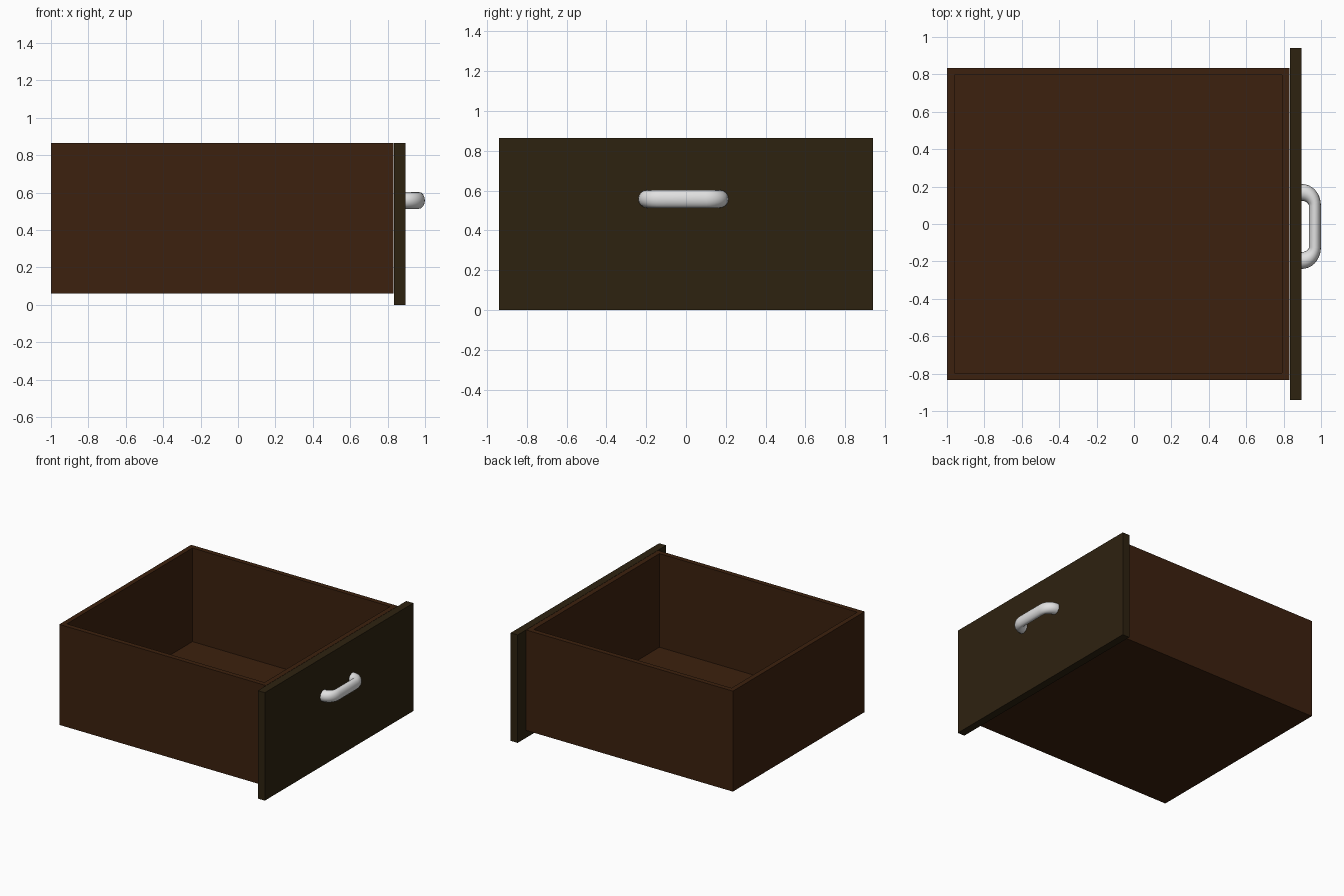
import bpy, bmesh, math

if "Cube" in bpy.data.objects:
    bpy.data.objects.remove(bpy.data.objects["Cube"])


def material(name, rgb):
    m = bpy.data.materials.new(name)
    m.diffuse_color = (*rgb, 1)
    m.use_nodes = True
    m.node_tree.nodes["Principled BSDF"].inputs["Base Color"].default_value = m.diffuse_color
    return m


brown = material("brown wood", (0.045, 0.0150, 0.0044))
dark = material("dark olive wood", (0.027, 0.0160, 0.0050))
metal = material("light metal", (0.75, 0.75, 0.75))


def cuboid(bm, lo, hi):
    """Add a box between two corners and return its faces."""
    verts = bmesh.ops.create_cube(bm, size=1)["verts"]
    for v in verts:
        for i in range(3):
            v.co[i] = hi[i] if v.co[i] > 0 else lo[i]
    return list({f for v in verts for f in v.link_faces})


def finish(name, bm, mat):
    me = bpy.data.meshes.new(name)
    bm.to_mesh(me)
    bm.free()
    me.materials.append(mat)
    ob = bpy.data.objects.new(name, me)
    bpy.context.collection.objects.link(ob)
    return ob


# Drawer box: inset the top rim, then sink the inner face to the floor
wall, top, floor = 0.056, 0.865, 0.115
bm = bmesh.new()
faces = cuboid(bm, (-1, -0.835, 0.06), (0.832, 0.835, top))
lid = max(faces, key=lambda f: f.calc_center_median().z)
bmesh.ops.inset_region(bm, faces=[lid], thickness=wall)
well = bmesh.ops.extrude_discrete_faces(bm, faces=[lid])["faces"][0]
for v in well.verts:
    v.co.z = floor
bmesh.ops.recalc_face_normals(bm, faces=bm.faces)
finish("drawer_box", bm, brown)

# Front panel
bm = bmesh.new()
cuboid(bm, (0.834, -0.94, 0), (0.896, 0.94, top))
finish("front_panel", bm, dark)

# Handle: round tube along a U path, flattened slightly in depth
flat, mid_y, z, r = 0.72, -0.013, 0.558, 0.045
half, bend = 0.182, 0.07
arc = [(0.897 + bend * math.sin(a), half - bend + bend * math.cos(a))
       for a in (math.pi / 2 * i / 8 for i in range(9))]
side = [(0.87, half)] + arc
path = side + [(x, -y) for x, y in reversed(side)]
cu = bpy.data.curves.new("handle", "CURVE")
cu.dimensions = "3D"
cu.bevel_depth = r
cu.bevel_resolution = 6
cu.use_fill_caps = True
sp = cu.splines.new("POLY")
sp.points.add(len(path) - 1)
for p, (x, y) in zip(sp.points, path):
    p.co = ((x - 0.895) / flat, y, 0, 1)
handle = bpy.data.objects.new("handle", cu)
handle.location = (0.895, mid_y, z)
handle.scale = (flat, 1, 1)
cu.materials.append(metal)
bpy.context.collection.objects.link(handle)
bpy.context.view_layer.objects.active = handle
handle.select_set(True)
bpy.ops.object.convert(target="MESH")
bpy.ops.object.shade_smooth_by_angle()
